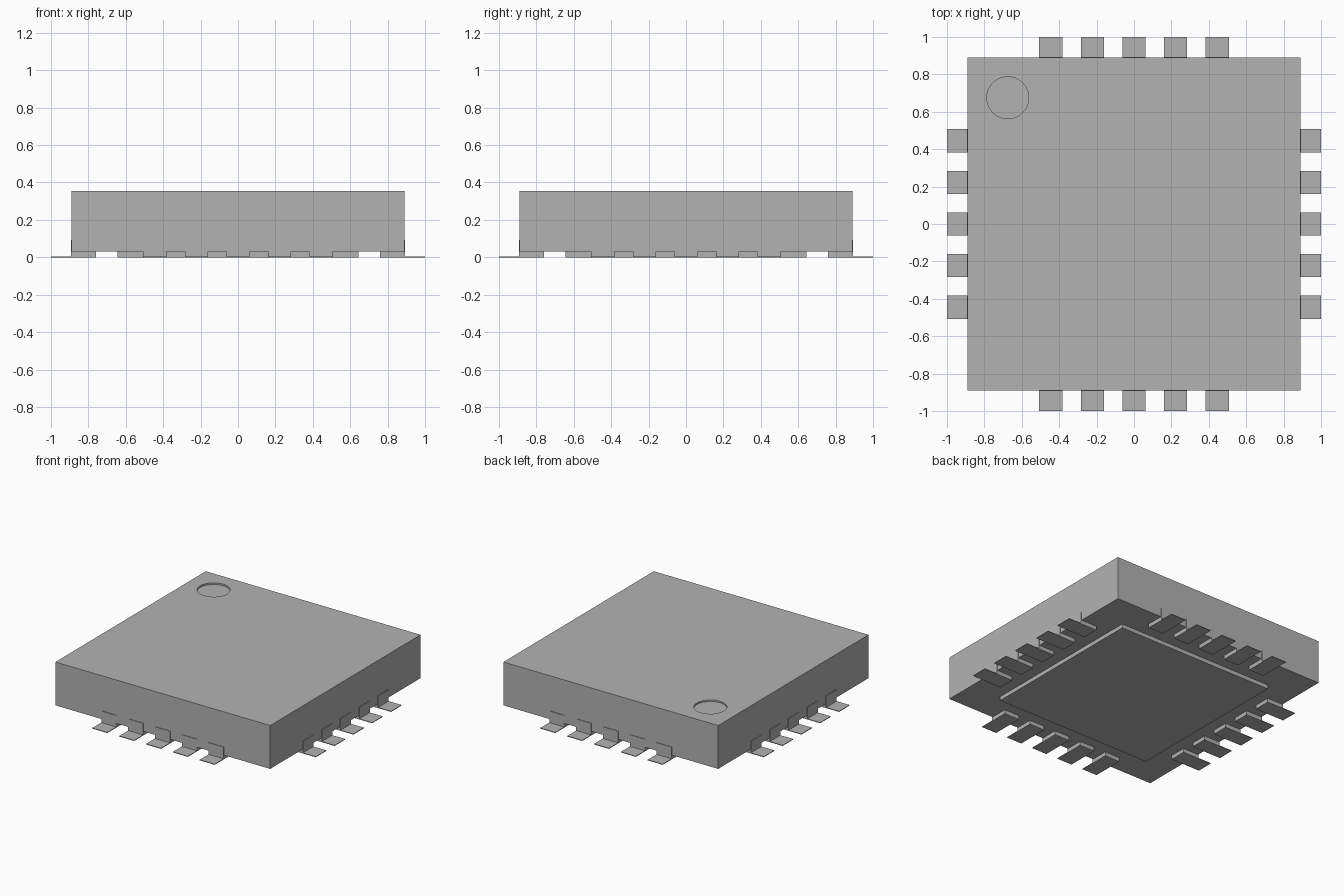
import bpy, bmesh, math
from mathutils import Matrix

cube = bpy.data.objects.get("Cube")
if cube:
    bpy.data.objects.remove(cube, do_unlink=True)

grey = bpy.data.materials.new("plain grey")
grey.use_nodes = True
GREY = (0.45, 0.45, 0.45, 1.0)
grey.diffuse_color = GREY
grey.node_tree.nodes["Principled BSDF"].inputs["Base Color"].default_value = GREY

HALF = 0.89          # half width of the package
BOTTOM, TOP = 0.03, 0.355
PITCH, LEAD_W = 0.2225, 0.124


def add_object(name, bm):
    bmesh.ops.recalc_face_normals(bm, faces=bm.faces)
    mesh = bpy.data.meshes.new(name)
    bm.to_mesh(mesh)
    bm.free()
    mesh.materials.append(grey)
    obj = bpy.data.objects.new(name, mesh)
    bpy.context.collection.objects.link(obj)
    return obj


def box(name, half, z0, z1):
    bm = bmesh.new()
    bmesh.ops.create_cube(bm, size=1.0)
    bmesh.ops.scale(bm, vec=(2 * half, 2 * half, z1 - z0), verts=bm.verts)
    bmesh.ops.translate(bm, vec=(0, 0, (z0 + z1) / 2), verts=bm.verts)
    return add_object(name, bm)


# Package body and the square pad beneath it
body = box("package_body", HALF, BOTTOM, TOP)
box("thermal_pad", 0.645, 0.0, BOTTOM)

# Shallow round corner marker sunk into the top
bm = bmesh.new()
bmesh.ops.create_cone(bm, cap_ends=True, segments=48, radius1=0.112, radius2=0.112,
                      depth=0.1, matrix=Matrix.Translation((-0.675, 0.675, TOP + 0.038)))
cutter = add_object("marker_cutter", bm)
cutter.hide_render = True
cutter.hide_viewport = True
cut = body.modifiers.new("marker_recess", 'BOOLEAN')
cut.operation = 'DIFFERENCE'
cut.solver = 'EXACT'
cut.object = cutter

# Bake the recess into the body and drop the cutter
bpy.context.view_layer.update()
depsgraph = bpy.context.evaluated_depsgraph_get()
recessed = bpy.data.meshes.new_from_object(body.evaluated_get(depsgraph))
body.modifiers.clear()
body.data = recessed
bpy.data.objects.remove(cutter, do_unlink=True)

# Lead section: block under the body, thin foot outside, thin tab up the wall
SECTION = [(0.76, 0), (1.0, 0), (1.0, 0.005), (HALF + 0.004, 0.005),
           (HALF + 0.004, 0.092), (HALF, 0.092), (HALF, BOTTOM), (0.76, BOTTOM)]


def lead(name, offset, angle):
    bm = bmesh.new()
    y0 = offset - LEAD_W / 2
    face = bm.faces.new([bm.verts.new((r, y0, z)) for r, z in SECTION])
    side = bmesh.ops.extrude_face_region(bm, geom=[face])["geom"]
    moved = [v for v in side if isinstance(v, bmesh.types.BMVert)]
    bmesh.ops.translate(bm, vec=(0, LEAD_W, 0), verts=moved)
    bmesh.ops.rotate(bm, cent=(0, 0, 0), matrix=Matrix.Rotation(angle, 3, 'Z'), verts=bm.verts)
    add_object(name, bm)


# Five leads on each of the four sides
for s, side_name in enumerate(("left", "back", "right", "front")):
    for i in range(5):
        lead(f"{side_name}_lead_{i + 1}", (i - 2) * PITCH, s * math.pi / 2)
